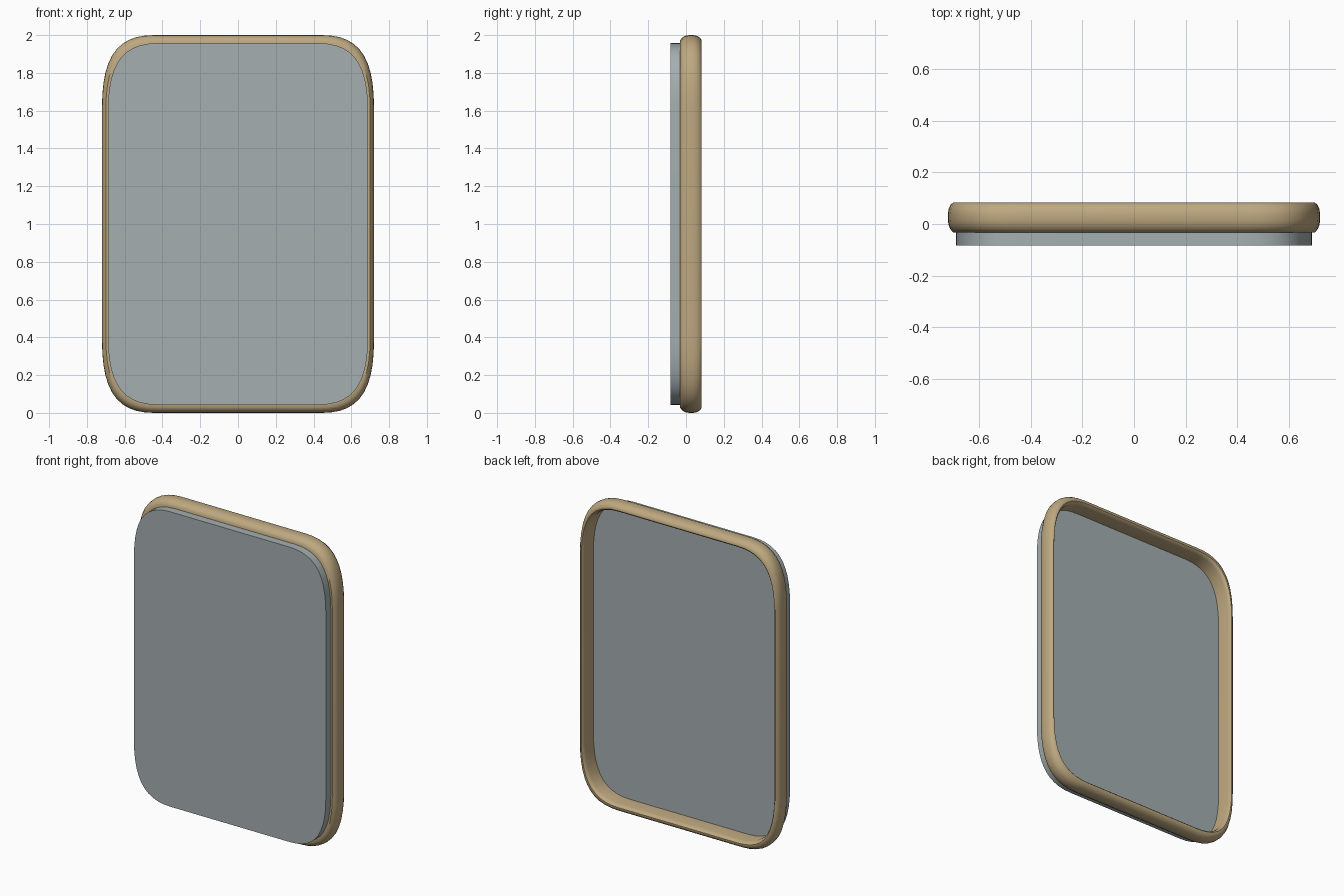
import bpy
import bmesh
import math
from mathutils import Vector
from mathutils.geometry import interpolate_bezier

cube = bpy.data.objects.get("Cube")
if cube:
    bpy.data.objects.remove(cube, do_unlink=True)

HALF_W, HALF_H = 0.72, 1.0
FRONT, BACK = -0.083, 0.083


def material(name, rgb):
    mat = bpy.data.materials.new(name)
    mat.use_nodes = True
    mat.diffuse_color = (*rgb, 1)
    mat.node_tree.nodes["Principled BSDF"].inputs["Base Color"].default_value = (*rgb, 1)
    return mat


def soft_square(start=0.62, pull=0.7, steps=12):
    """Unit square outline with soft corners, counter-clockwise."""
    handle = start + (1 - start) * pull
    corner = interpolate_bezier(Vector((1, start)), Vector((1, handle)),
                                Vector((handle, 1)), Vector((start, 1)), steps)
    points = []
    for quarter in range(4):
        for p in corner:
            x, z = p.x, p.y
            for _ in range(quarter):
                x, z = -z, x
            points.append((x, z))
    return points


def loft(name, profile, mat, closed):
    """Sweep (scale, depth) pairs round the outline; cap the ends if open."""
    bm = bmesh.new()
    outline = soft_square()
    rings = [[bm.verts.new((x * s * HALF_W, y, HALF_H + z * s * HALF_H))
              for x, z in outline] for s, y in profile]
    pairs = list(zip(rings, rings[1:]))
    if closed:
        pairs.append((rings[-1], rings[0]))
    else:
        bm.faces.new(rings[0])
        bm.faces.new(rings[-1])
    n = len(outline)
    for a, b in pairs:
        for i in range(n):
            j = (i + 1) % n
            bm.faces.new((a[i], a[j], b[j], b[i]))
    bmesh.ops.recalc_face_normals(bm, faces=bm.faces)
    mesh = bpy.data.meshes.new(name)
    bm.to_mesh(mesh)
    bm.free()
    mesh.materials.append(mat)
    obj = bpy.data.objects.new(name, mesh)
    bpy.context.collection.objects.link(obj)
    bpy.ops.object.select_all(action='DESELECT')
    obj.select_set(True)
    bpy.context.view_layer.objects.active = obj
    bpy.ops.object.shade_smooth_by_angle(angle=math.radians(40))
    return obj


# Flat panel standing proud of the frame at the front
loft("panel", [(0.957, FRONT), (0.957, -0.028)],
     material("blue grey", (0.376, 0.429, 0.44)), closed=False)

# Rounded rim around the panel, open at the back
rim = [(0.95, -0.032), (0.972, -0.032), (0.987, -0.02), (0.997, -0.002),
       (1.0, 0.018), (1.0, 0.04), (0.996, 0.058), (0.986, 0.074),
       (0.972, BACK), (0.963, BACK), (0.954, 0.074), (0.95, 0.058)]
loft("frame", rim, material("tan", (0.515, 0.392, 0.216)), closed=True)
